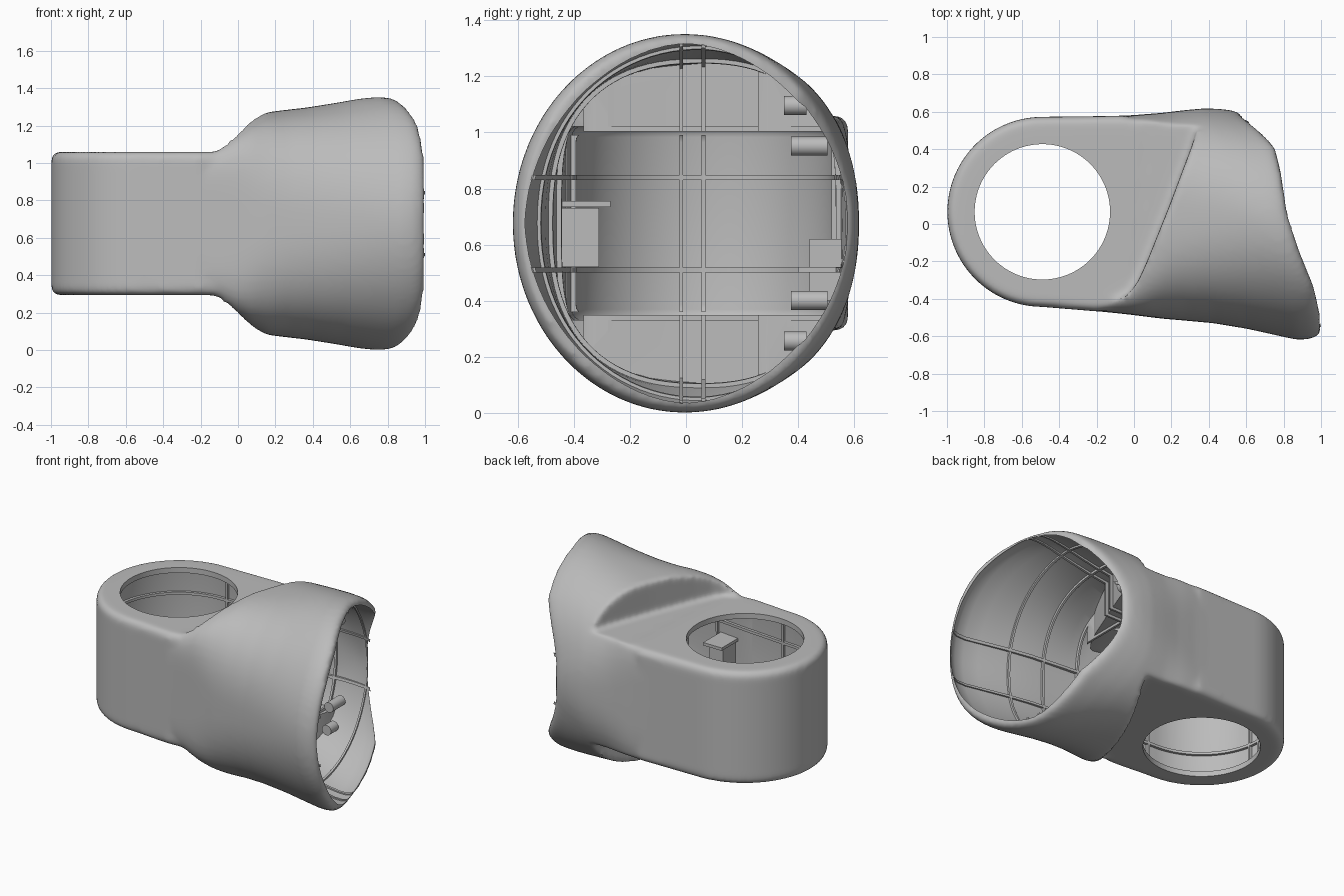
import bpy, bmesh, math
from mathutils import Matrix, Vector

cube = bpy.data.objects.get("Cube")
if cube:
    bpy.data.objects.remove(cube, do_unlink=True)

grey = bpy.data.materials.new("plain grey")
grey.use_nodes = True
grey.diffuse_color = (0.5, 0.5, 0.5, 1)
grey.node_tree.nodes["Principled BSDF"].inputs["Base Color"].default_value = (0.5, 0.5, 0.5, 1)

MID = 0.676
HALF = 0.383
HOLE = Vector((-0.49, 0.065, MID))
RIM = [(-0.7, 0.98), (-0.57, 1.0), (-0.48, 0.995), (-0.35, 0.965), (-0.15, 0.885), (0.05, 0.82),
       (0.3, 0.78), (0.42, 0.75), (0.5, 0.67), (0.58, 0.57), (0.7, 0.55)]
# barrel stations: x, front y, back y, half height, squareness
STATIONS = [(-0.32, -0.45, 0.56, 0.37, 8), (-0.2, -0.466, 0.574, 0.392, 8), (-0.1, -0.476, 0.578, 0.44, 6.5),
            (0.0, -0.487, 0.582, 0.51, 5), (0.07, -0.496, 0.588, 0.56, 3.8), (0.15, -0.506, 0.594, 0.595, 3),
            (0.25, -0.517, 0.602, 0.607, 2.6), (0.36, -0.53, 0.61, 0.62, 2.4), (0.5, -0.56, 0.618, 0.643, 2.2),
            (0.63, -0.597, 0.616, 0.667, 2.05), (0.71, -0.619, 0.61, 0.676, 2), (0.76, -0.616, 0.604, 0.674, 2),
            (0.79, -0.6, 0.595, 0.665, 2), (0.805, -0.582, 0.585, 0.652, 2)]


def finish(name, bm):
    bmesh.ops.recalc_face_normals(bm, faces=bm.faces)
    mesh = bpy.data.meshes.new(name)
    bm.to_mesh(mesh)
    bm.free()
    mesh.materials.append(grey)
    ob = bpy.data.objects.new(name, mesh)
    bpy.context.collection.objects.link(ob)
    return ob


def apply(ob, kind, **settings):
    mod = ob.modifiers.new(kind, kind)
    for key, value in settings.items():
        setattr(mod, key, value)
    bpy.context.view_layer.objects.active = ob
    bpy.ops.object.modifier_apply(modifier=mod.name)


def boolean(ob, other, operation):
    apply(ob, 'BOOLEAN', operation=operation, object=other, solver='EXACT')


def smooth(ob):
    bpy.ops.object.select_all(action='DESELECT')
    ob.select_set(True)
    bpy.context.view_layer.objects.active = ob
    bpy.ops.object.shade_smooth_by_angle(angle=math.radians(35))


def rim_x(y):
    for (y0, x0), (y1, x1) in zip(RIM, RIM[1:]):
        if y <= y1:
            return x0 + (x1 - x0) * (y - y0) / (y1 - y0)
    return RIM[-1][1]


def barrel(name, inset, overshoot, sides=96):
    """Barrel that swells from a squarish neck to a round, wavy rim."""
    bm = bmesh.new()
    rings = []
    rows = [row + (0.0,) for row in STATIONS]
    if overshoot:
        rows.append(STATIONS[-1] + (overshoot,))
    for x, front, back, height, power, extra in rows:
        w = min(1, max(0, (x - 0.15) / 0.655))
        gap = inset * (1 - 0.6 * w)
        if inset:
            power -= 0.15 * w
        yc, a, b = (front + back) / 2, (back - front) / 2 - gap, height - gap
        ring = []
        for i in range(sides):
            t = math.tau * i / sides
            c, s = math.cos(t), math.sin(t)
            y = yc + a * math.copysign(abs(c) ** (2 / power), c)
            z = MID + b * math.copysign(abs(s) ** (2 / power), s)
            px = x * (1 - w) + (x - 0.805 + rim_x(y)) * w
            ring.append(bm.verts.new((px + extra, y, z)))
        rings.append(ring)
    for r0, r1 in zip(rings, rings[1:]):
        for i in range(sides):
            j = (i + 1) % sides
            bm.faces.new((r0[i], r0[j], r1[j], r1[i]))
    caps = [bm.faces.new(rings[0]), bm.faces.new(rings[-1])]
    bmesh.ops.poke(bm, faces=caps)
    return finish(name, bm)


def prism(bm, plan, low, high):
    base = bm.faces.new([bm.verts.new((x, y, low)) for x, y in plan])
    top = bmesh.ops.extrude_face_region(bm, geom=[base])
    bmesh.ops.translate(bm, vec=(0, 0, high - low),
                        verts=[g for g in top["geom"] if isinstance(g, bmesh.types.BMVert)])


def housing(inset):
    """Round-ended block that carries the vertical bore."""
    bm = bmesh.new()
    r = 0.508 - inset
    plan = [(HOLE.x + r * math.cos(t), HOLE.y + r * math.sin(t))
            for t in (math.pi * (0.5 + k / 48) for k in range(49))]
    plan += [(-0.2, -0.467 + inset), (0.0, -0.44 + inset), (0.08, 0.54 - inset), (-0.05, 0.578 - inset)]
    prism(bm, plan, MID - HALF + inset, MID + HALF - inset)
    edges = [e for e in bm.edges if abs(e.verts[0].co.z - e.verts[1].co.z) < 1e-4]
    bmesh.ops.bevel(bm, geom=edges, offset=0.04, segments=4, profile=0.5, affect='EDGES')
    return finish("housing_tool", bm)


def pocket(side, inset):
    """Recess that leaves a flat shelf beside the slanted barrel shoulder."""
    bm = bmesh.new()
    plan = [(-1.3, -0.8), (-0.36, -0.8), (-0.27, -0.5), (-0.19, -0.435), (-0.1, -0.41), (-0.03, -0.375),
            (0.02, -0.31), (0.07, -0.2), (0.19, 0.1), (0.31, 0.42), (0.34, 0.52), (0.35, 0.8), (-1.3, 0.8)]
    plan = [(x + inset, y - inset) for x, y in plan]
    ends = sorted((MID + side * (HALF - 0.002 - inset), MID + side * 1.2))
    prism(bm, plan, *ends)
    return finish("pocket_tool", bm)


def form(name, inset, overshoot=0.0):
    """Barrel with both shelves cut away, joined to the housing."""
    ob = barrel(name, inset, overshoot)
    steps = [(pocket(1, inset), 'DIFFERENCE'), (pocket(-1, inset), 'DIFFERENCE'), (housing(inset), 'UNION')]
    for tool, operation in steps:
        boolean(ob, tool, operation)
        bpy.data.objects.remove(tool)
    return ob


def box(name, low, high):
    low, high = Vector(low), Vector(high)
    bm = bmesh.new()
    bmesh.ops.create_cube(bm, size=1, matrix=Matrix.Translation((low + high) / 2)
                          @ Matrix.Diagonal((*(high - low), 1)))
    return finish(name, bm)


def cylinder(name, centre, radius, depth, turn=0.0, sides=96):
    bm = bmesh.new()
    bmesh.ops.create_cone(bm, cap_ends=True, segments=sides, radius1=radius, radius2=radius, depth=depth,
                          matrix=Matrix.Translation(centre) @ Matrix.Rotation(turn, 4, 'X'))
    return finish(name, bm)


# outer body with soft fillets, then bored and hollowed
body = form("body_shell", 0)
apply(body, 'REMESH', mode='VOXEL', voxel_size=0.016)
apply(body, 'SMOOTH', factor=0.5, iterations=10)
bore = cylinder("bore_tool", HOLE, 0.362, 2)
cavity = form("cavity_tool", 0.036, 0.25)
boolean(body, bore, 'DIFFERENCE')
boolean(body, cavity, 'DIFFERENCE')
smooth(body)

# stiffening ribs that follow the inner wall, kept clear of the bore
outer_limit = form("rib_limit_tool", 0.028)
inner_limit = form("rib_depth_tool", 0.054, 0.25)
plates = []
for z in (0.51, 0.84):
    plates.append(("level_rib", (-2, -2, z - 0.009), (2, 2, z + 0.009)))
for y in (-0.017, 0.062):
    plates.append(("lengthwise_rib", (-0.1, y - 0.007, -1), (2, y + 0.007, 2)))
    plates.append(("end_wall_rib", (-2, y - 0.007, 0.36), (-0.88, y + 0.007, 0.99)))
plates.append(("bore_wall_rib", (-0.457, -2, 0.36), (-0.443, 2, 0.99)))
for x in (0.08, 0.33, 0.57):
    plates.append(("ring_rib", (x - 0.007, -2, -1), (x + 0.007, 2, 2)))
for name, low, high in plates:
    rib = box(name, low, high)
    boolean(rib, outer_limit, 'INTERSECT')
    boolean(rib, inner_limit, 'DIFFERENCE')
    smooth(rib)

# bosses on the back wall, mirrored top and bottom
for side in (-1, 1):
    for height, y, length in ((0.275, 0.44, 0.13), (0.42, 0.39, 0.08)):
        boss = cylinder("screw_boss", (0.42, y, MID + side * height), 0.034, length, math.pi / 2, 24)
        smooth(boss)

# brackets inside the front and back walls
box("front_bracket", (-0.06, -0.45, 0.52), (0.04, -0.31, 0.73))
box("front_bracket_shelf", (-0.08, -0.46, 0.735), (0.06, -0.27, 0.755))
box("back_bracket", (0.05, 0.44, 0.4), (0.12, 0.555, 0.62))
box("back_bracket_shelf", (0.03, 0.4, 0.5), (0.14, 0.555, 0.52))

for tool in (cavity, bore, outer_limit, inner_limit):
    bpy.data.objects.remove(tool)
